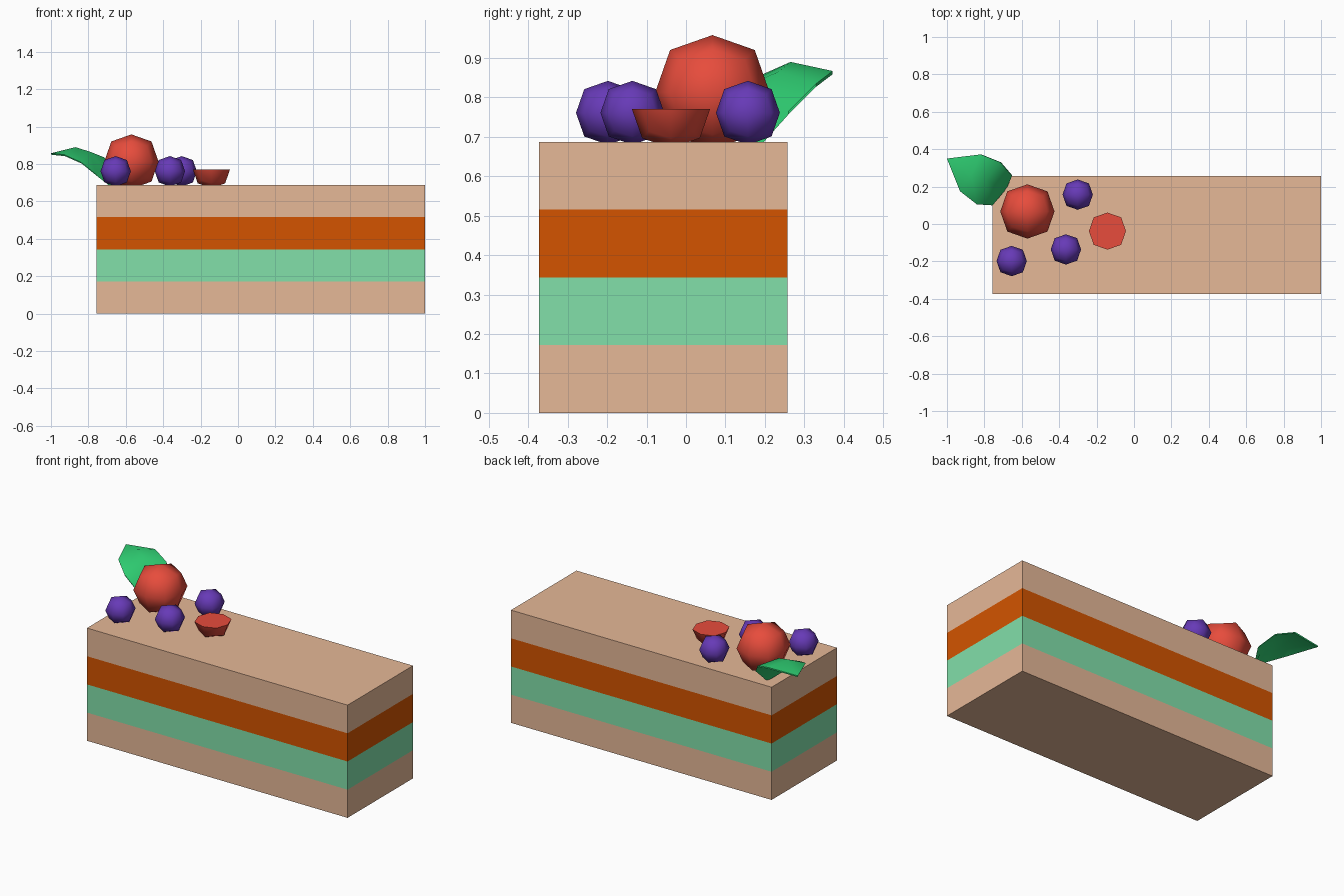
import bpy, bmesh
from mathutils import Vector

if "Cube" in bpy.data.objects:
    bpy.data.objects.remove(bpy.data.objects["Cube"])


def material(name, hex_color):
    m = bpy.data.materials.new(name)
    rgb = [int(hex_color[i:i + 2], 16) / 255 for i in (0, 2, 4)]
    m.diffuse_color = [c / 12.92 if c <= 0.04045 else ((c + 0.055) / 1.055) ** 2.4 for c in rgb] + [1]
    m.use_nodes = True
    m.node_tree.nodes["Principled BSDF"].inputs["Base Color"].default_value = m.diffuse_color
    return m


SPONGE = material("sponge tan", "E6B897")
MINT = material("mint cream", "82E0AA")
CARAMEL = material("caramel orange", "D35400")
RED = material("berry red", "E74C3C")
PURPLE = material("blueberry purple", "673AB7")
GREEN = material("leaf green", "2ECC71")


def finish(name, bm, mats, smooth=None):
    bmesh.ops.recalc_face_normals(bm, faces=bm.faces)
    mesh = bpy.data.meshes.new(name)
    bm.to_mesh(mesh)
    bm.free()
    ob = bpy.data.objects.new(name, mesh)
    bpy.context.collection.objects.link(ob)
    for m in mats:
        mesh.materials.append(m)
    if smooth:
        bpy.ops.object.select_all(action='DESELECT')
        ob.select_set(True)
        bpy.context.view_layer.objects.active = ob
        bpy.ops.object.shade_smooth_by_angle(angle=smooth)
    return ob


# Cake block, cut into four coloured layers by height
LO, HI = Vector((-0.757, -0.373, 0)), Vector((1.0, 0.257, 0.687))
bm = bmesh.new()
bmesh.ops.create_cube(bm, size=1)
for v in bm.verts:
    v.co = Vector([LO[i] + (v.co[i] + 0.5) * (HI[i] - LO[i]) for i in range(3)])
layer = HI.z / 4
for i in (1, 2, 3):
    bmesh.ops.bisect_plane(bm, geom=bm.verts[:] + bm.edges[:] + bm.faces[:],
                           plane_co=(0, 0, layer * i), plane_no=(0, 0, 1))
for f in bm.faces:
    k = min(3, int(f.calc_center_median().z / layer))
    f.material_index = (0, 1, 2, 0)[k]
finish("cake_layers", bm, [SPONGE, MINT, CARAMEL])


# Berries: a rounded cube with each side split in four
def berry(name, center, radius, mat, half=False):
    bm = bmesh.new()
    bmesh.ops.create_cube(bm, size=2)
    bmesh.ops.subdivide_edges(bm, edges=bm.edges[:], cuts=1, use_grid_fill=True)
    for v in bm.verts:
        n = sum(abs(c) > 0.5 for c in v.co)
        v.co = v.co * (radius * (1, 0.74, 0.57)[n - 1]) + Vector(center)
    if half:
        bmesh.ops.delete(bm, geom=[v for v in bm.verts if v.co.z > center[2] + 0.01], context='VERTS')
        bmesh.ops.holes_fill(bm, edges=[e for e in bm.edges if e.is_boundary])
    return finish(name, bm, [mat], 1.05)


berry("large_red_berry", (-0.570, 0.067, 0.813), 0.145, RED)
berry("half_red_berry", (-0.142, -0.038, 0.77), 0.099, RED, True)
for i, (x, y) in enumerate([(-0.654, -0.198), (-0.364, -0.136), (-0.301, 0.157)]):
    berry(f"blueberry_{i + 1}", (x, y, 0.761), 0.081, PURPLE)

# Leaf: rows of front edge, midrib, back edge between base and tip
rows = [
    [(-0.76, 0.10, 0.745), (-0.725, 0.20, 0.785), (-0.655, 0.26, 0.765)],
    [(-0.84, 0.105, 0.81), (-0.79, 0.235, 0.865), (-0.715, 0.33, 0.835)],
    [(-0.93, 0.175, 0.85), (-0.87, 0.265, 0.89), (-0.82, 0.372, 0.867)],
]
bm = bmesh.new()
base = bm.verts.new((-0.685, 0.19, 0.687))
tip = bm.verts.new((-1.0, 0.35, 0.857))
grid = [[bm.verts.new(p) for p in r] for r in rows]
for j in (0, 1):
    bm.faces.new((base, grid[0][j], grid[0][j + 1]))
    for i in (0, 1):
        bm.faces.new((grid[i][j], grid[i + 1][j], grid[i + 1][j + 1], grid[i][j + 1]))
    bm.faces.new((grid[2][j], tip, grid[2][j + 1]))
# Give the leaf thickness downward
side = bmesh.ops.extrude_face_region(bm, geom=bm.faces[:], use_keep_orig=True)["geom"]
for v in side:
    if isinstance(v, bmesh.types.BMVert):
        v.co += Vector((0.004, 0.0, -0.008))
finish("leaf", bm, [GREEN], 0.7)
